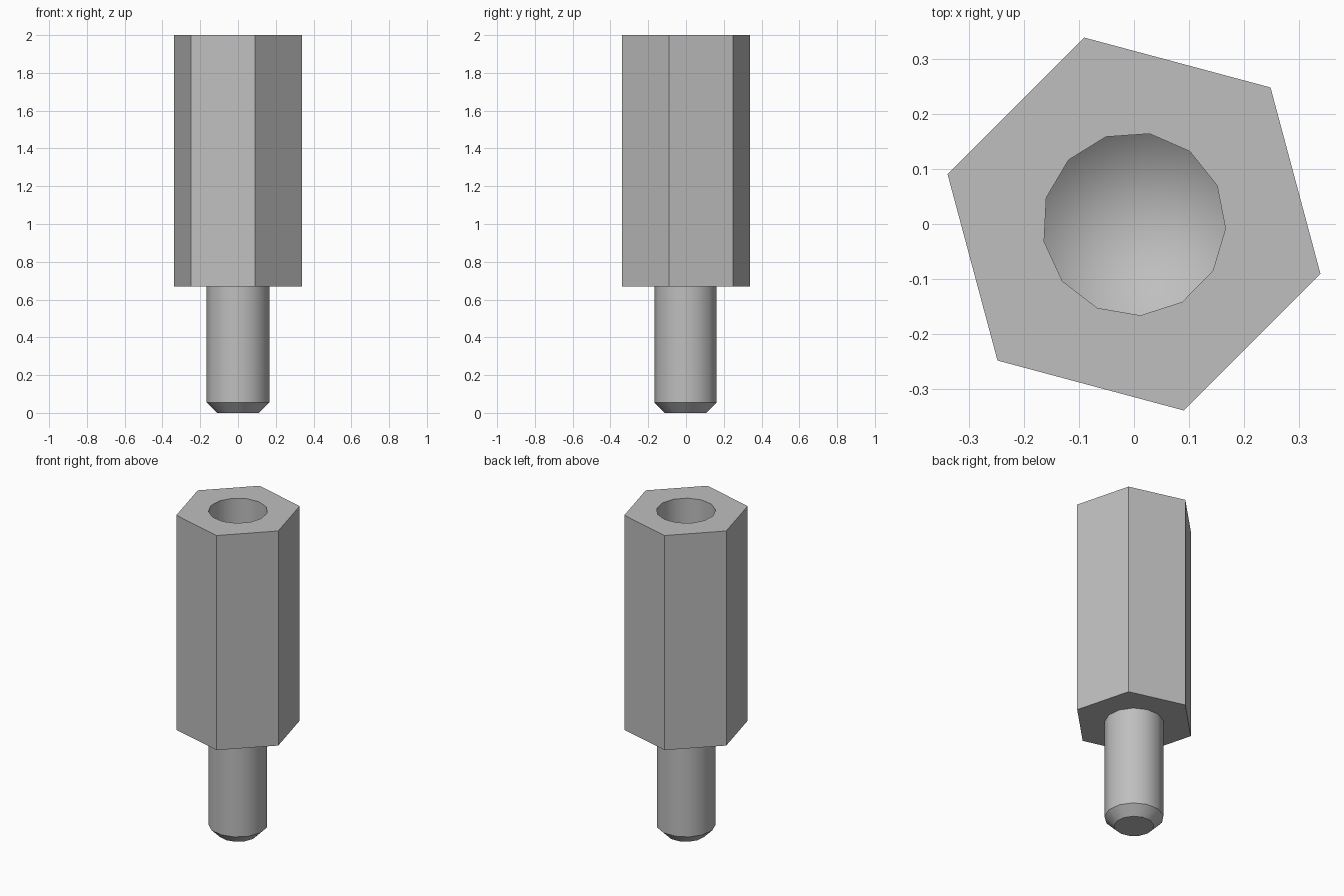
import bpy, bmesh
from math import cos, sin, pi, radians

cube = bpy.data.objects.get("Cube")
if cube:
    bpy.data.objects.remove(cube, do_unlink=True)

steel = bpy.data.materials.new("light_grey_steel")
steel.use_nodes = True
grey = (0.52, 0.52, 0.52, 1)
steel.diffuse_color = grey
steel.node_tree.nodes["Principled BSDF"].inputs["Base Color"].default_value = grey

SIDES = 13
BORE_TURN, STUD_TURN = radians(-2.9), radians(-90)
SHOULDER, TOP, RADIUS = 0.67, 2.0, 0.167


def ring(bm, sides, radius, z, turn):
    """Closed loop of edges around the z axis."""
    verts = [bm.verts.new((radius * cos(turn + 2 * pi * i / sides),
                           radius * sin(turn + 2 * pi * i / sides), z))
             for i in range(sides)]
    edges = [bm.edges.new((verts[i - 1], verts[i])) for i in range(sides)]
    return verts, edges


def wall(bm, low, high):
    """Side faces between two rings."""
    for i in range(len(low)):
        bm.faces.new((low[i - 1], low[i], high[i], high[i - 1]))


def finish(bm, name):
    mesh = bpy.data.meshes.new(name)
    bmesh.ops.recalc_face_normals(bm, faces=bm.faces)
    bm.to_mesh(mesh)
    bm.free()
    mesh.materials.append(steel)
    obj = bpy.data.objects.new(name, mesh)
    bpy.context.collection.objects.link(obj)
    bpy.ops.object.select_all(action="DESELECT")
    obj.select_set(True)
    bpy.context.view_layer.objects.active = obj
    bpy.ops.object.shade_smooth_by_angle(angle=radians(30))
    return obj


# Hexagonal body with a drilled bore and a flat shoulder
bm = bmesh.new()
hex_low, hex_low_edges = ring(bm, 6, 0.352, SHOULDER, radians(-15))
hex_top, hex_top_edges = ring(bm, 6, 0.352, TOP, radians(-15))
wall(bm, hex_low, hex_top)
rim, rim_edges = ring(bm, SIDES, RADIUS, TOP, BORE_TURN)
floor, _ = ring(bm, SIDES, RADIUS, 1.0, BORE_TURN)
wall(bm, floor, rim)
tip = bm.verts.new((0, 0, 0.86))
for i in range(SIDES):
    bm.faces.new((floor[i - 1], floor[i], tip))
root, root_edges = ring(bm, SIDES, RADIUS, SHOULDER, STUD_TURN)
for outer, inner, up in ((hex_top_edges, rim_edges, 1),
                         (hex_low_edges, root_edges, -1)):
    bmesh.ops.triangle_fill(bm, edges=outer + inner, use_beauty=True,
                            normal=(0, 0, up))
# The stud continues from the shoulder and ends in a chamfered tip
neck, _ = ring(bm, SIDES, RADIUS, 0.055, STUD_TURN)
end, _ = ring(bm, SIDES, 0.112, 0, STUD_TURN)
wall(bm, neck, root)
wall(bm, end, neck)
bm.faces.new(end)
finish(bm, "hex_standoff")
